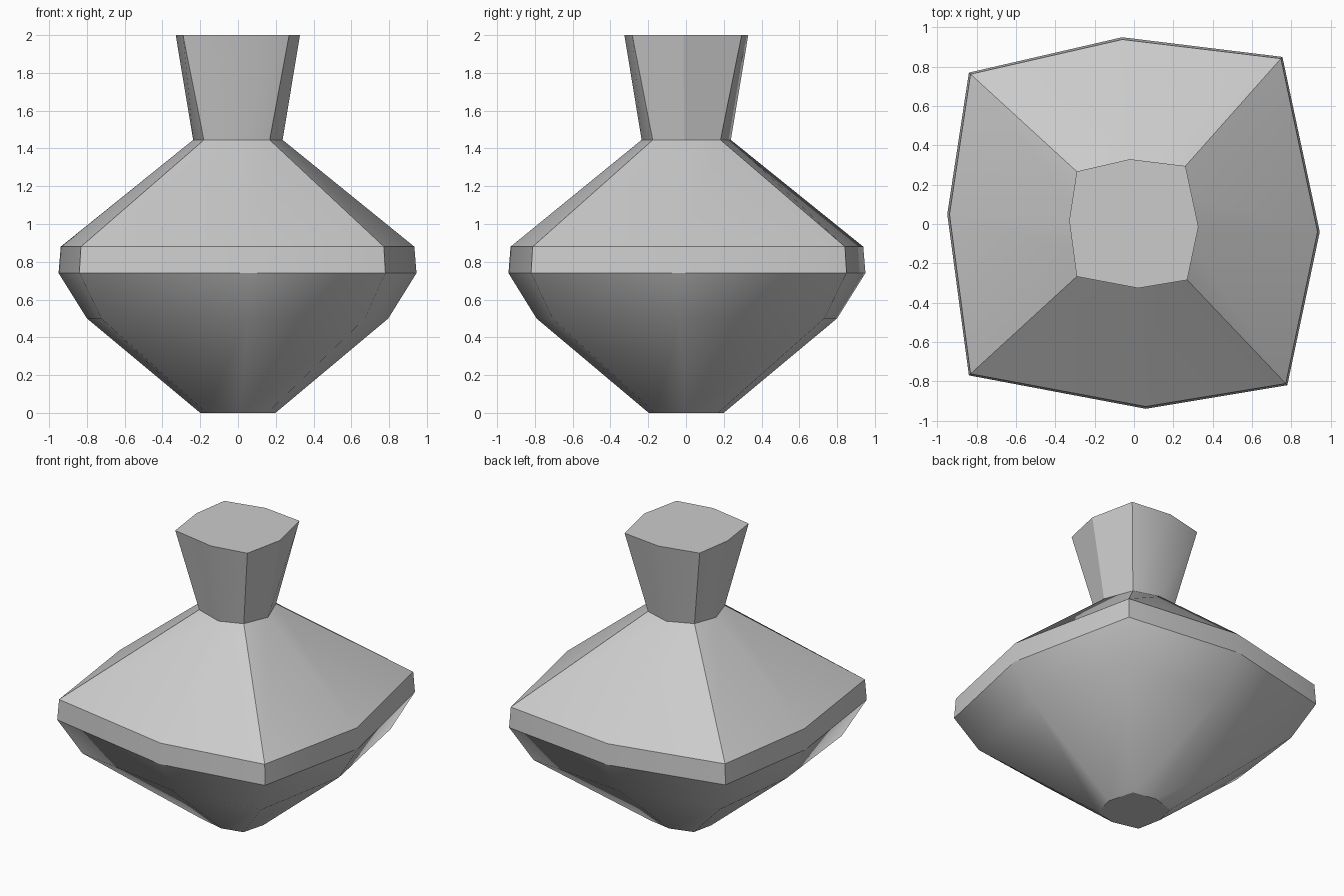
import bpy, bmesh, math

cube = bpy.data.objects.get("Cube")
if cube:
    bpy.data.objects.remove(cube, do_unlink=True)

stone = bpy.data.materials.new("plain grey")
stone.use_nodes = True
grey = (0.6, 0.6, 0.6, 1)
stone.diffuse_color = grey
stone.node_tree.nodes["Principled BSDF"].inputs["Base Color"].default_value = grey

# Slightly uneven eight-sided outline, alternating corner and side midpoint
OUTLINE = [(-0.84, -0.77), (0.06, -0.94), (0.78, -0.82), (0.945, -0.04),
           (0.755, 0.85), (-0.06, 0.95), (-0.84, 0.77), (-0.95, 0.05)]

# Each ring: height, corner scale, midpoint scale
RINGS = [(0, 0.2, 0.21), (0.5, 0.862, 0.842), (0.74, 1, 1),
         (0.88, 0.99, 0.988), (1.445, 0.215, 0.25), (2, 0.347, 0.347)]

bm = bmesh.new()
rings = []
for z, corner, middle in RINGS:
    scales = [corner, middle] * 4
    rings.append([bm.verts.new((x * s, y * s, z))
                  for (x, y), s in zip(OUTLINE, scales)])

# Walls between rings, then flat caps
for low, high in zip(rings, rings[1:]):
    for i in range(8):
        j = (i + 1) % 8
        bm.faces.new((low[i], low[j], high[j], high[i]))
bm.faces.new(rings[0][::-1])
bm.faces.new(rings[-1])
bm.normal_update()

# Crisp edges above the widest ring, soft rounded underside
for face in bm.faces:
    face.smooth = True
for edge in bm.edges:
    heights = [v.co.z for v in edge.verts]
    underside = min(heights) < 0.7 and max(heights) > 0.1
    edge.smooth = underside or edge.calc_face_angle() < math.radians(30)

mesh = bpy.data.meshes.new("bottle_body")
bm.to_mesh(mesh)
bm.free()
mesh.materials.append(stone)
body = bpy.data.objects.new("bottle_body", mesh)
bpy.context.collection.objects.link(body)
